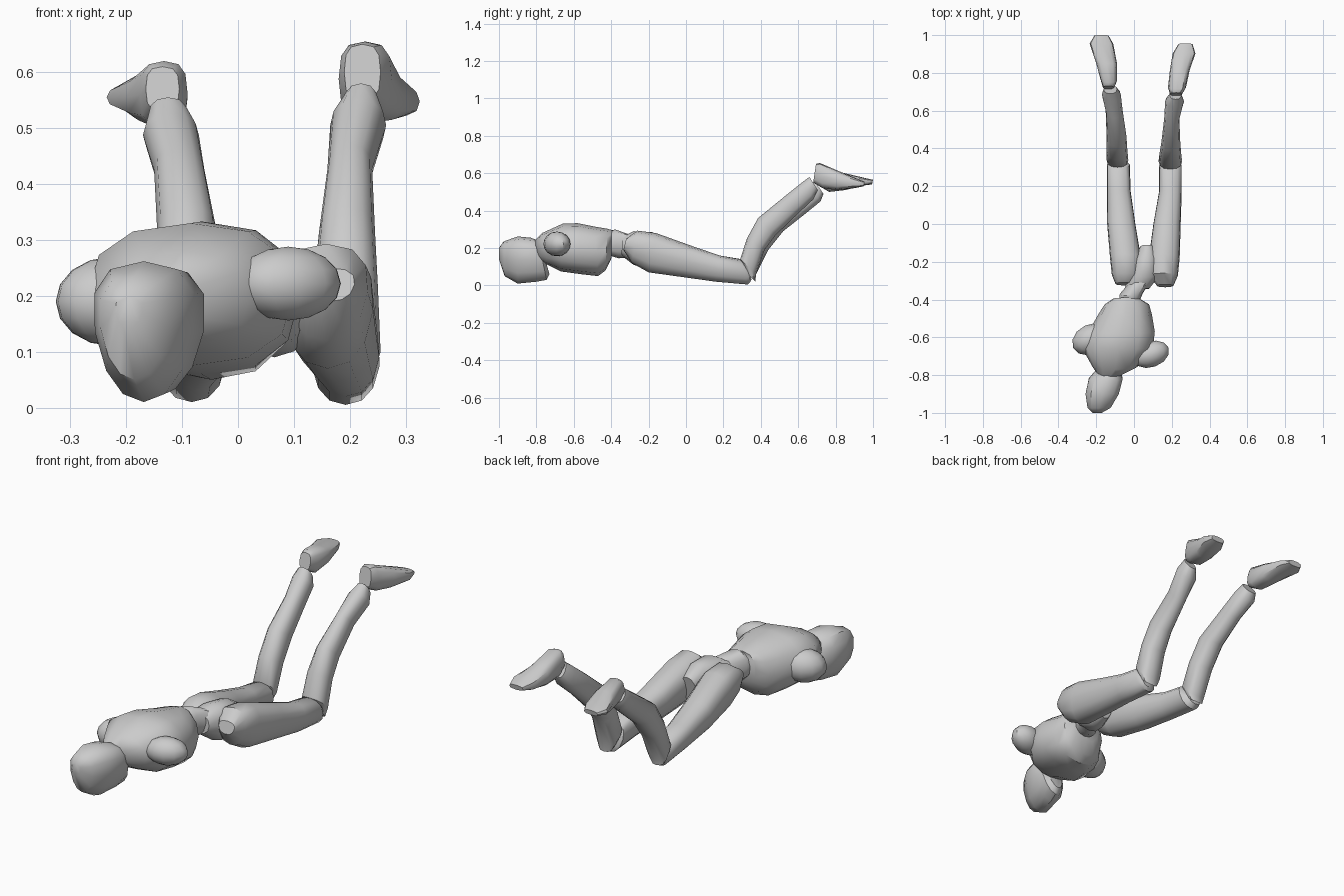
import bpy, bmesh, math
from mathutils import Vector, Matrix


def finish(name, bm):
    bmesh.ops.recalc_face_normals(bm, faces=bm.faces)
    me = bpy.data.meshes.new(name)
    bm.to_mesh(me)
    bm.free()
    ob = bpy.data.objects.new(name, me)
    bpy.context.collection.objects.link(ob)
    bpy.context.view_layer.objects.active = ob
    ob.select_set(True)
    bpy.ops.object.shade_smooth_by_angle(angle=math.radians(40))
    ob.select_set(False)
    return ob


def loft(name, sections, pinch=0.0, square=0.85, sides=12):
    """Section: x min, x max, underside (y, z), upper side (y, z).
    pinch > 0 narrows the underside."""
    bm = bmesh.new()
    rings = []
    for x0, x1, ya, za, yb, zb in sections:
        c = Vector(((x0 + x1) / 2, (ya + yb) / 2, (za + zb) / 2))
        v = Vector((0, (yb - ya) / 2, (zb - za) / 2))
        ring = []
        for i in range(sides):
            a = 2 * math.pi * i / sides
            co, si = math.cos(a), math.sin(a)
            px = math.copysign(abs(co) ** square, co)
            pz = math.copysign(abs(si) ** square, si)
            px *= 1 + pinch * (si - 0.25)
            ring.append(bm.verts.new(c + v * pz + Vector(((x1 - x0) / 2 * px, 0, 0))))
        rings.append(ring)
    for r, s in zip(rings, rings[1:]):
        for i in range(sides):
            j = (i + 1) % sides
            bm.faces.new((r[i], r[j], s[j], s[i]))
    bm.faces.new(rings[0])
    bm.faces.new(rings[-1])
    return finish(name, bm)


def ellipsoid(name, centre, radii, turn):
    bm = bmesh.new()
    m = (Matrix.Translation(centre) @ Matrix.Rotation(math.radians(turn), 4, 'Z')
         @ Matrix.Diagonal((*radii, 1)))
    bmesh.ops.create_uvsphere(bm, u_segments=12, v_segments=8, radius=1, matrix=m)
    return finish(name, bm)


# Head, crown towards -y
loft("head", [
    (-0.22, -0.17, -1.00, 0.14, -1.00, 0.20),
    (-0.25, -0.12, -0.97, 0.05, -0.975, 0.235),
    (-0.262, -0.075, -0.90, 0.01, -0.90, 0.262),
    (-0.245, -0.055, -0.80, 0.02, -0.83, 0.255),
    (-0.20, -0.065, -0.745, 0.03, -0.79, 0.24),
    (-0.18, -0.09, -0.73, 0.06, -0.77, 0.20)], pinch=0.25)

# Torso and arm stumps
loft("torso", [
    (-0.19, -0.07, -0.79, 0.14, -0.81, 0.24),
    (-0.22, 0.02, -0.74, 0.11, -0.77, 0.28),
    (-0.27, 0.10, -0.67, 0.075, -0.66, 0.33),
    (-0.24, 0.11, -0.56, 0.06, -0.58, 0.333),
    (-0.19, 0.095, -0.47, 0.05, -0.49, 0.315),
    (-0.155, 0.08, -0.43, 0.08, -0.42, 0.303),
    (-0.11, 0.03, -0.40, 0.14, -0.39, 0.295)])
ellipsoid("left_shoulder", (-0.225, -0.61, 0.19), (0.107, 0.08, 0.08), 25)
ellipsoid("right_shoulder", (0.09, -0.69, 0.222), (0.10, 0.068, 0.066), 20)

# Waist and pelvis
loft("waist", [
    (-0.08, 0.03, -0.41, 0.16, -0.41, 0.285),
    (-0.075, 0.045, -0.36, 0.145, -0.38, 0.30),
    (-0.02, 0.085, -0.30, 0.15, -0.31, 0.275)])
loft("pelvis", [
    (-0.05, 0.08, -0.345, 0.16, -0.34, 0.26),
    (-0.03, 0.13, -0.28, 0.11, -0.28, 0.29),
    (0.0, 0.13, -0.21, 0.09, -0.18, 0.285),
    (0.03, 0.11, -0.14, 0.11, -0.11, 0.24)])

# Thighs
loft("right_thigh", [
    (0.12, 0.21, -0.335, 0.19, -0.32, 0.25),
    (0.08, 0.235, -0.29, 0.12, -0.26, 0.293),
    (0.075, 0.245, -0.20, 0.07, -0.16, 0.28),
    (0.10, 0.25, -0.02, 0.045, 0.02, 0.215),
    (0.13, 0.255, 0.16, 0.02, 0.18, 0.16),
    (0.13, 0.255, 0.33, 0.005, 0.29, 0.14),
    (0.17, 0.235, 0.345, 0.02, 0.335, 0.10)], pinch=0.15)
loft("left_thigh", [
    (-0.10, 0.0, -0.325, 0.19, -0.31, 0.25),
    (-0.12, 0.03, -0.28, 0.12, -0.26, 0.285),
    (-0.13, 0.04, -0.20, 0.075, -0.16, 0.275),
    (-0.145, 0.01, -0.02, 0.05, 0.02, 0.21),
    (-0.145, -0.015, 0.16, 0.03, 0.18, 0.16),
    (-0.145, -0.02, 0.33, 0.01, 0.30, 0.14),
    (-0.13, -0.05, 0.35, 0.03, 0.34, 0.10)], pinch=0.15)

# Shins, knee to ankle
loft("right_shin", [
    (0.155, 0.235, 0.37, 0.02, 0.32, 0.07),
    (0.13, 0.255, 0.375, 0.06, 0.29, 0.14),
    (0.135, 0.25, 0.42, 0.19, 0.325, 0.25),
    (0.145, 0.245, 0.48, 0.27, 0.385, 0.36),
    (0.16, 0.24, 0.60, 0.385, 0.52, 0.47),
    (0.165, 0.265, 0.68, 0.46, 0.62, 0.55),
    (0.19, 0.25, 0.705, 0.51, 0.66, 0.58)])
loft("left_shin", [
    (-0.13, -0.055, 0.37, 0.03, 0.32, 0.07),
    (-0.145, -0.03, 0.375, 0.06, 0.30, 0.14),
    (-0.145, -0.035, 0.44, 0.19, 0.34, 0.25),
    (-0.145, -0.04, 0.52, 0.29, 0.41, 0.36),
    (-0.15, -0.06, 0.64, 0.385, 0.56, 0.465),
    (-0.17, -0.07, 0.72, 0.45, 0.65, 0.525),
    (-0.16, -0.09, 0.735, 0.49, 0.69, 0.555)])

# Feet, heel to toe
loft("right_foot", [
    (0.19, 0.255, 0.68, 0.55, 0.695, 0.65),
    (0.18, 0.275, 0.73, 0.52, 0.715, 0.655),
    (0.19, 0.295, 0.81, 0.51, 0.82, 0.61),
    (0.205, 0.325, 0.90, 0.52, 0.905, 0.575),
    (0.235, 0.31, 0.95, 0.53, 0.955, 0.555)], square=0.7)
loft("left_foot", [
    (-0.165, -0.105, 0.715, 0.53, 0.73, 0.61),
    (-0.175, -0.09, 0.765, 0.50, 0.75, 0.62),
    (-0.20, -0.09, 0.85, 0.51, 0.85, 0.60),
    (-0.235, -0.11, 0.955, 0.535, 0.955, 0.575),
    (-0.21, -0.135, 0.995, 0.54, 1.0, 0.565)], square=0.7)
